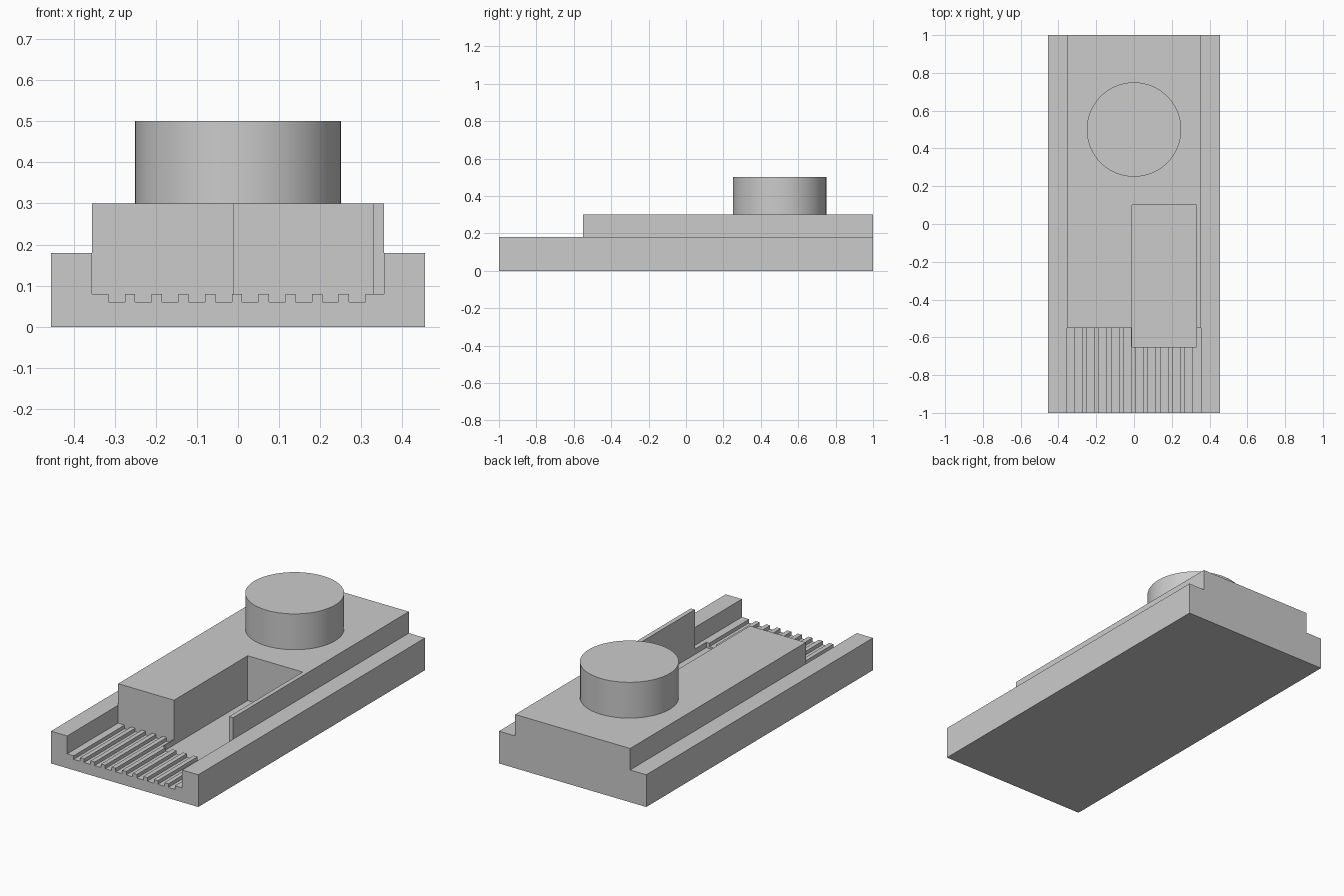
import bpy
import bmesh
import math

if "Cube" in bpy.data.objects:
    bpy.data.objects.remove(bpy.data.objects["Cube"], do_unlink=True)

GREY = (0.6, 0.6, 0.6, 1.0)
grey = bpy.data.materials.new("plain_grey")
grey.use_nodes = True
grey.diffuse_color = GREY
grey.node_tree.nodes["Principled BSDF"].inputs["Base Color"].default_value = GREY


def extrude_profile(name, profile, y0, y1):
    """Extrude an (x, z) outline along y."""
    bm = bmesh.new()
    face = bm.faces.new([bm.verts.new((x, y0, z)) for x, z in profile])
    new = bmesh.ops.extrude_face_region(bm, geom=[face])["geom"]
    verts = [g for g in new if isinstance(g, bmesh.types.BMVert)]
    bmesh.ops.translate(bm, verts=verts, vec=(0, y1 - y0, 0))
    bmesh.ops.recalc_face_normals(bm, faces=bm.faces)
    mesh = bpy.data.meshes.new(name)
    bm.to_mesh(mesh)
    bm.free()
    obj = bpy.data.objects.new(name, mesh)
    bpy.context.collection.objects.link(obj)
    mesh.materials.append(grey)
    return obj


def cut(target, cutter):
    """Subtract the cutter, then discard it."""
    mod = target.modifiers.new("cut", "BOOLEAN")
    mod.operation = "DIFFERENCE"
    mod.solver = "EXACT"
    mod.object = cutter
    bpy.context.view_layer.objects.active = target
    bpy.ops.object.modifier_apply(modifier=mod.name)
    bpy.data.objects.remove(cutter, do_unlink=True)


# Body: stepped block with a raised centre
half, inner = 0.455, 0.355
rim, deck = 0.18, 0.3
right_side = [(half, 0), (half, rim), (inner, rim), (inner, deck)]
body = extrude_profile(
    "body", right_side + [(-x, z) for x, z in reversed(right_side)], -1, 1)

# Open front channel with a grooved floor
floor, groove = 0.08, 0.06
outline = [(inner, 0.5), (-inner, 0.5), (-inner, floor)]
for i in range(10):
    x = -0.315 + 0.065 * i
    outline += [(x, floor), (x, groove), (x + 0.04, groove), (x + 0.04, floor)]
outline.append((inner, floor))
cut(body, extrude_profile("channel_cutter", outline, -1.1, -0.55))

# Deep pocket running back into the raised centre
pocket = [(-0.01, 0.05), (0.33, 0.05), (0.33, 0.6), (-0.01, 0.6)]
cut(body, extrude_profile("pocket_cutter", pocket, -0.65, 0.1))

# Round knob on the deck
bpy.ops.mesh.primitive_cylinder_add(
    vertices=64, radius=0.25, depth=0.2, location=(0, 0.5, deck + 0.1))
knob = bpy.context.object
knob.name = "knob"
knob.data.materials.append(grey)
bpy.ops.object.shade_smooth_by_angle(angle=math.radians(30))
